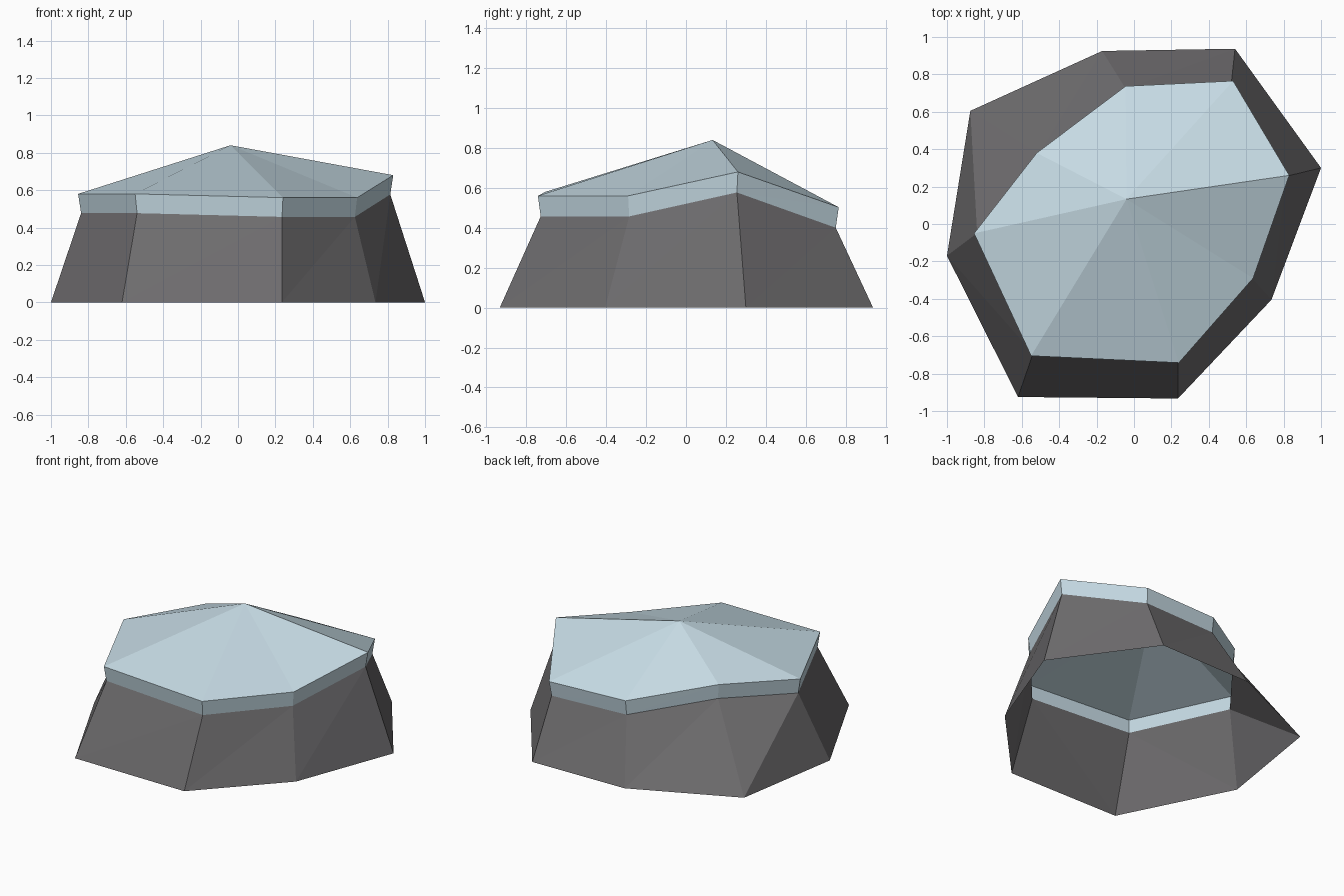
import bpy

if "Cube" in bpy.data.objects:
    bpy.data.objects.remove(bpy.data.objects["Cube"])

# Eight corners, counter-clockwise: foot x, y, then cap rim x, y, z
corners = [
    (-1.00, -0.17, -0.855, -0.05, 0.58),
    (-0.62, -0.925, -0.55, -0.705, 0.58),
    (0.235, -0.933, 0.24, -0.742, 0.56),
    (0.735, -0.405, 0.637, -0.29, 0.56),
    (1.00, 0.30, 0.83, 0.26, 0.68),
    (0.54, 0.937, 0.53, 0.765, 0.503),
    (-0.17, 0.925, -0.045, 0.737, 0.51),
    (-0.875, 0.605, -0.52, 0.38, 0.615),
]
peak = (-0.04, 0.133, 0.84)
band = 0.103     # height of the cap's edge band
n = len(corners)

foot = [(a, b, 0.0) for a, b, *_ in corners]
rim = [(x, y, z) for _, _, x, y, z in corners]
shoulder = [(x * 0.981, y * 0.981, z - band) for x, y, z in rim]


def material(name, colour):
    m = bpy.data.materials.new(name)
    m.diffuse_color = (*colour, 1.0)
    m.use_nodes = True
    m.node_tree.nodes["Principled BSDF"].inputs["Base Color"].default_value = m.diffuse_color
    return m


def part(name, verts, faces, mat):
    mesh = bpy.data.meshes.new(name)
    mesh.from_pydata(verts, [], faces)
    mesh.materials.append(mat)
    mesh.update()
    obj = bpy.data.objects.new(name, mesh)
    bpy.context.collection.objects.link(obj)


def wall(lower, upper):
    """Triangulated strip between two rings of vertex indices."""
    faces = []
    for i in range(n):
        j = (i + 1) % n
        faces += [(lower + i, lower + j, upper + j),
                  (lower + i, upper + j, upper + i)]
    return faces


stone = material("dark grey stone", (0.155, 0.150, 0.156))
ice = material("pale blue snow", (0.56, 0.70, 0.77))

# Open sloping rock body
part("rock_body", foot + shoulder, wall(0, n), stone)

# Snow cap: thin flared band and a shallow faceted peak
fan = [(n + i, n + (i + 1) % n, 2 * n) for i in range(n)]
part("snow_cap", shoulder + rim + [peak], wall(0, n) + fan, ice)
